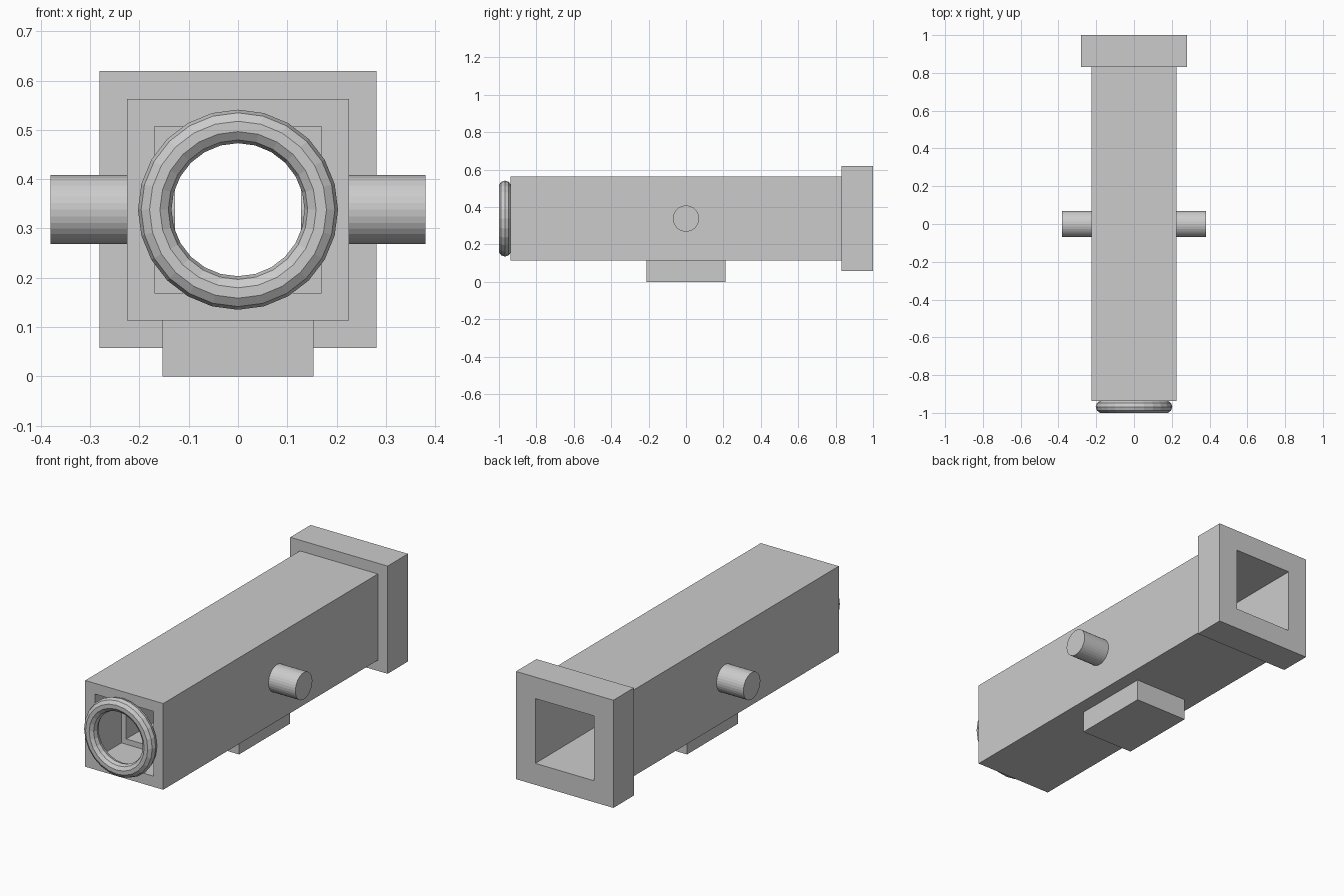
import bpy, bmesh, math

if "Cube" in bpy.data.objects:
    bpy.data.objects.remove(bpy.data.objects["Cube"])

CZ = 0.338  # height of the tube axis


def square_loft(name, profile):
    """Sweep a closed (half_width, y) profile around the square tube axis."""
    bm = bmesh.new()
    rings = [[bm.verts.new((sx * h, y, CZ + sz * h))
              for sx, sz in ((-1, -1), (1, -1), (1, 1), (-1, 1))]
             for h, y in profile]
    for i, a in enumerate(rings):
        b = rings[(i + 1) % len(rings)]
        for k in range(4):
            n = (k + 1) % 4
            bm.faces.new((a[k], a[n], b[n], b[k]))
    bmesh.ops.recalc_face_normals(bm, faces=bm.faces)
    mesh = bpy.data.meshes.new(name)
    bm.to_mesh(mesh)
    bm.free()
    obj = bpy.data.objects.new(name, mesh)
    bpy.context.collection.objects.link(obj)
    return obj


# hollow square body: stepped front opening, slightly tapered bore
square_loft("tube_body", [(0.225, -0.938), (0.225, 0.832), (0.166, 0.832),
                          (0.141, -0.72), (0.169, -0.72), (0.169, -0.938)])

# wider square flange at the back
square_loft("rear_flange", [(0.281, 0.832), (0.281, 1.0),
                            (0.169, 1.0), (0.166, 0.832)])

# round ring on the front opening
bpy.ops.mesh.primitive_torus_add(major_radius=0.169, minor_radius=0.034,
                                 major_segments=24, minor_segments=10,
                                 location=(0, -0.968, CZ),
                                 rotation=(math.pi / 2, 0, 0))
bpy.context.object.name = "front_ring"

# side pins, reaching through the walls
for side, label in ((-1, "left"), (1, "right")):
    bpy.ops.mesh.primitive_cylinder_add(vertices=32, radius=0.07, depth=0.252,
                                        location=(side * 0.254, 0, CZ),
                                        rotation=(0, math.pi / 2, 0))
    bpy.context.object.name = label + "_pin"

# block foot under the body
bpy.ops.mesh.primitive_cube_add(size=1, location=(0, 0, 0.0565))
foot = bpy.context.object
foot.name = "foot_block"
foot.scale = (0.306, 0.42, 0.113)
